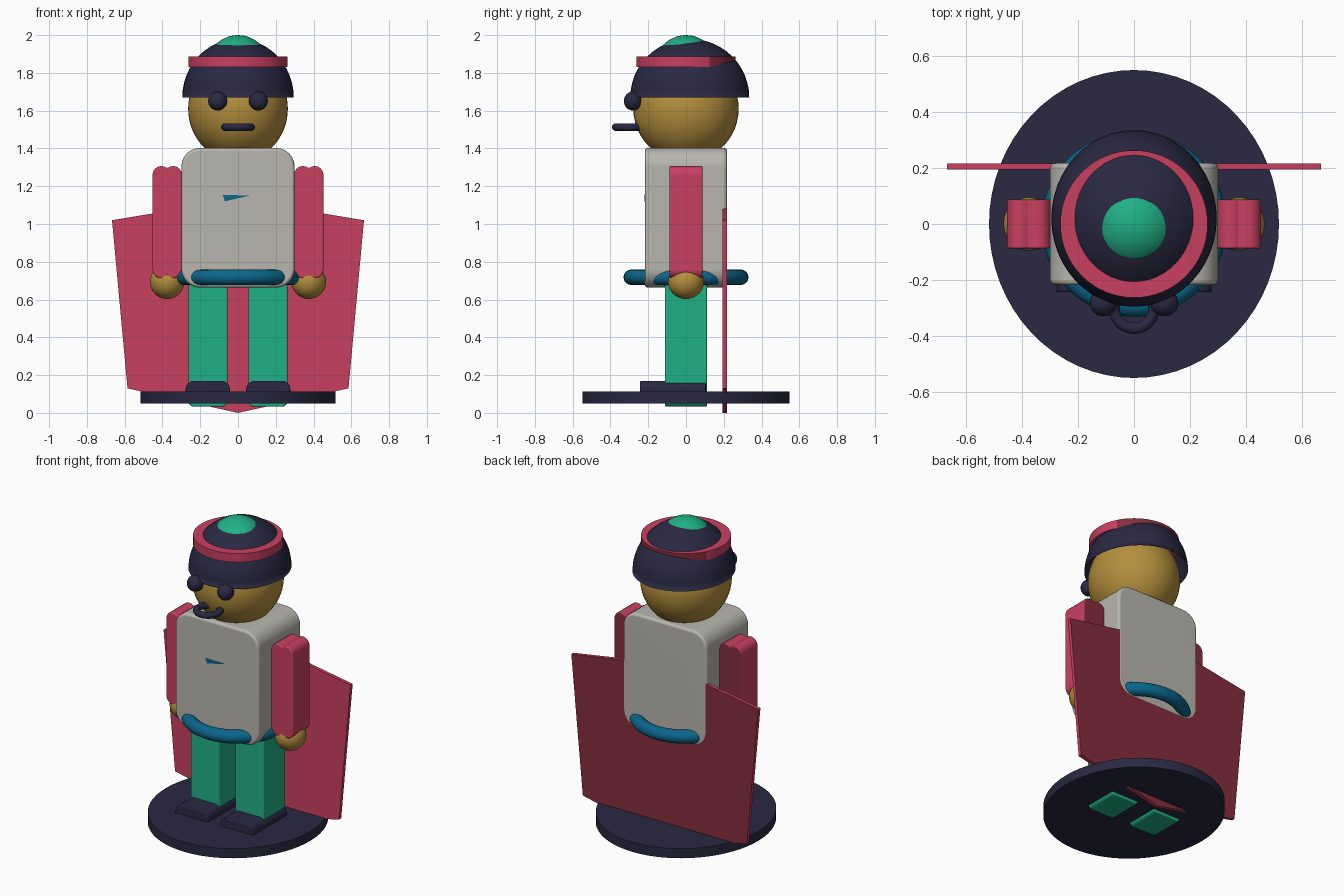
import bpy, bmesh
from math import cos, sin, radians

cube = bpy.data.objects.get("Cube")
if cube:
    bpy.data.objects.remove(cube, do_unlink=True)


def material(name, hex_code):
    srgb = [int(hex_code[i:i + 2], 16) / 255 for i in (0, 2, 4)]
    color = [((c + 0.055) / 1.055) ** 2.4 for c in srgb] + [1]
    m = bpy.data.materials.new(name)
    m.use_nodes = True
    m.diffuse_color = color
    m.node_tree.nodes["Principled BSDF"].inputs["Base Color"].default_value = color
    return m


navy = material("navy", "292842")
skin = material("tan skin", "b48f3d")
grey = material("warm grey", "b8b6ae")
red = material("rose red", "c94060")
dark_red = material("dark red", "862d3c")
green = material("green", "20b086")
teal = material("teal", "0a668a")


def finish(obj, name, mat, bevel=0):
    obj.name = name
    obj.data.materials.append(mat)
    bpy.ops.object.select_all(action="DESELECT")
    obj.select_set(True)
    bpy.context.view_layer.objects.active = obj
    if bevel:
        mod = obj.modifiers.new("soft_edges", "BEVEL")
        mod.width, mod.segments = bevel, 3
        mod.limit_method = "ANGLE"
        bpy.ops.object.modifier_apply(modifier=mod.name)
    bpy.ops.object.shade_smooth_by_angle(angle=radians(35))
    if bevel:
        obj.modifiers.new("flat_sides", "WEIGHTED_NORMAL").keep_sharp = True
    # Red cloth is darker on its rear faces
    if mat == red:
        obj.data.materials.append(dark_red)
        for poly in obj.data.polygons:
            poly.material_index = int(poly.normal.y > 0.5)
    return obj


def slab(name, outline, y0, y1, mat, bevel=0):
    """Front outline of (x, z) points extruded from y0 to y1."""
    bm = bmesh.new()
    face = bm.faces.new([bm.verts.new((x, y0, z)) for x, z in outline])
    ext = bmesh.ops.extrude_face_region(bm, geom=[face])
    moved = [v for v in ext["geom"] if isinstance(v, bmesh.types.BMVert)]
    bmesh.ops.translate(bm, verts=moved, vec=(0, y1 - y0, 0))
    bmesh.ops.recalc_face_normals(bm, faces=bm.faces)
    mesh = bpy.data.meshes.new(name)
    bm.to_mesh(mesh)
    bm.free()
    obj = bpy.data.objects.new(name, mesh)
    bpy.context.collection.objects.link(obj)
    return finish(obj, name, mat, bevel)


def arc(cx, cz, r, start, end, steps=6):
    angles = [radians(start + (end - start) * i / steps) for i in range(steps + 1)]
    return [(cx + r * cos(a), cz + r * sin(a)) for a in angles]


def rounded(x0, x1, z0, z1, r):
    return (arc(x1 - r, z1 - r, r, 0, 90) + arc(x0 + r, z1 - r, r, 90, 180)
            + arc(x0 + r, z0 + r, r, 180, 270) + arc(x1 - r, z0 + r, r, 270, 360))


def ball(name, loc, size, mat):
    bpy.ops.mesh.primitive_uv_sphere_add(segments=48, ring_count=24, location=loc)
    obj = bpy.context.object
    obj.scale = size
    return finish(obj, name, mat)


def disc(name, z0, z1, rx, ry, mat):
    bpy.ops.mesh.primitive_cylinder_add(vertices=64, radius=1, depth=1,
                                        location=(0, 0, (z0 + z1) / 2))
    obj = bpy.context.object
    obj.scale = (rx, ry, z1 - z0)
    return finish(obj, name, mat)


def ring(name, loc, major, minor, mat):
    bpy.ops.mesh.primitive_torus_add(major_segments=48, minor_segments=16, location=loc,
                                     major_radius=major, minor_radius=minor)
    return finish(bpy.context.object, name, mat)


# Stand and cape
disc("base", 0.05, 0.112, 0.517, 0.549, navy)
slab("cape", [(0, 0), (0.585, 0.13), (0.667, 1.02), (0, 1.13),
              (-0.667, 1.02), (-0.585, 0.13)], 0.194, 0.216, red)

# Body
slab("torso", rounded(-0.3, 0.3, 0.663, 1.403, 0.1), -0.218, 0.218, grey, 0.018)
ring("belt", (0, 0, 0.718), 0.29, 0.041, teal)
slab("chest_mark", [(-0.08, 1.155), (0.06, 1.15), (-0.07, 1.12)], -0.2185, -0.21, teal)

# Limbs, once per side
for side, s in (("left", 1), ("right", -1)):
    def flip(outline):
        return [(s * x, z) for x, z in outline]

    slab(side + "_leg", flip(rounded(0.055, 0.262, 0.033, 0.72, 0.03)), -0.112, 0.112, green, 0.008)
    slab(side + "_shoe", flip(rounded(0.043, 0.277, 0.06, 0.17, 0.045)), -0.243, 0.105, navy, 0.006)

    # Arm outline has twin rounded lobes at each end
    r, top, low = 0.047, 1.26, 0.76
    arm = (arc(0.406, top, r, 0, 132) + arc(0.344, top, r, 48, 180)[1:]
           + arc(0.344, low, r, 180, 312) + arc(0.406, low, r, 228, 360)[1:])
    slab(side + "_arm", flip(arm), -0.088, 0.088, red, 0.008)
    ball(side + "_hand", (s * 0.375, 0, 0.694), (0.091, 0.095, 0.091), skin)
    ball(side + "_eye", (s * 0.108, -0.281, 1.651), (0.05, 0.048, 0.05), navy)

# Head and mouth
ball("head", (0, 0, 1.61), (0.264, 0.279, 0.28), skin)
ring("mouth", (0, -0.302, 1.513), 0.07, 0.02, navy)

# Cap: open half dome with band and crown
cap = ball("cap", (0, 0.02, 1.67), (0.295, 0.315, 0.31), navy)
bm = bmesh.new()
bm.from_mesh(cap.data)
bmesh.ops.bisect_plane(bm, geom=bm.verts[:] + bm.edges[:] + bm.faces[:],
                       plane_co=(0, 0, 0), plane_no=(0, 0, 1), clear_inner=True)
bm.to_mesh(cap.data)
bm.free()
disc("cap_band", 1.83, 1.886, 0.263, 0.263, red)
ball("cap_crown", (0, 0, 1.835), (0.165, 0.165, 0.165), green)
